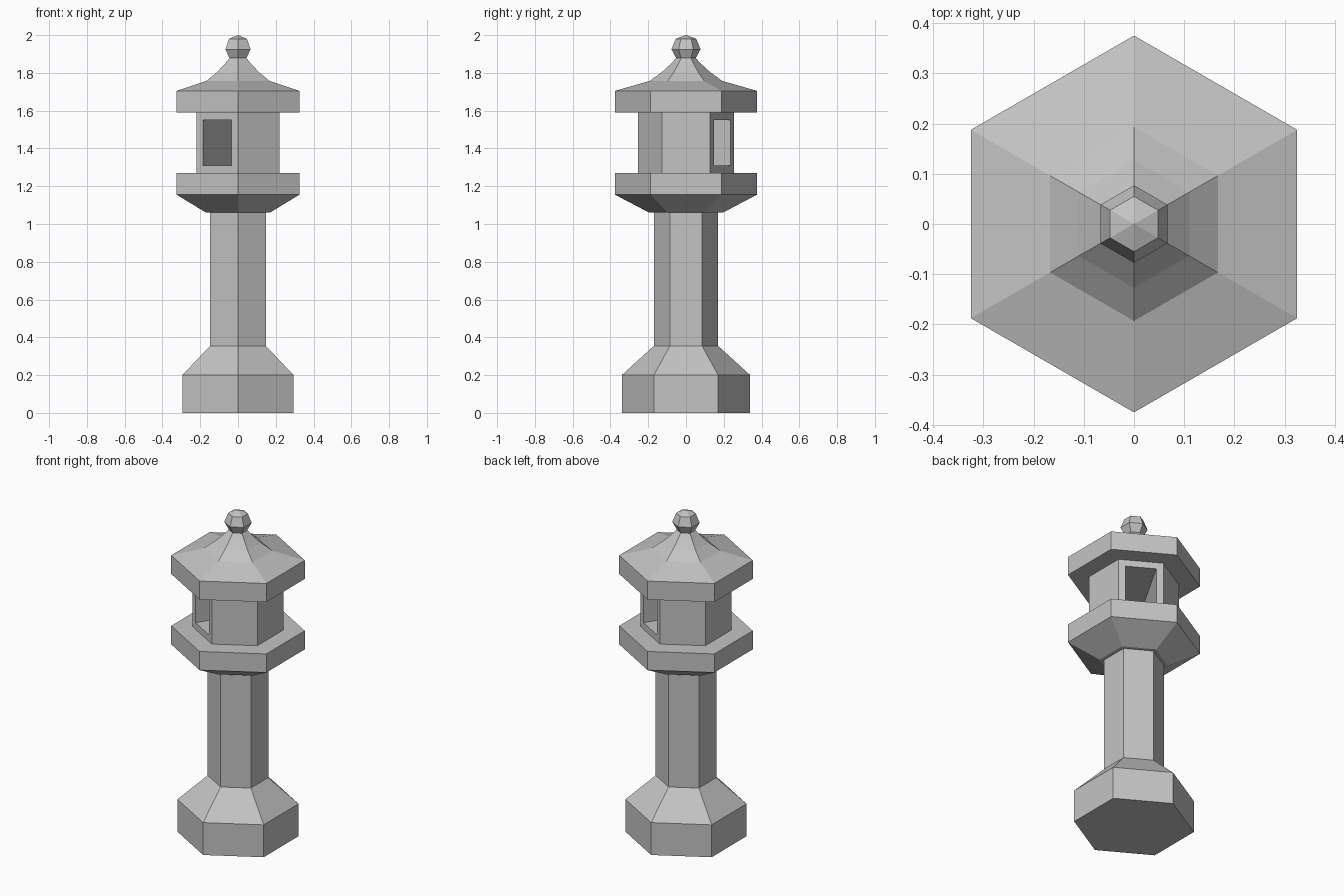
import bpy, bmesh, math
from mathutils import Vector

if "Cube" in bpy.data.objects:
    bpy.data.objects.remove(bpy.data.objects["Cube"])

SIDES = 6

stone = bpy.data.materials.new("grey_stone")
stone.diffuse_color = (0.55, 0.55, 0.55, 1)
stone.use_nodes = True
stone.node_tree.nodes["Principled BSDF"].inputs["Base Color"].default_value = stone.diffuse_color


def hex_part(name, profile, window_axis=None, margin=0.04):
    """Stack hexagonal rings from (radius, height) pairs; a zero radius makes a tip."""
    bm = bmesh.new()
    rings = []
    for r, z in profile:
        if r == 0:
            rings.append([bm.verts.new((0, 0, z))])
            continue
        angles = [math.pi / 2 + math.tau * i / SIDES for i in range(SIDES)]
        rings.append([bm.verts.new((r * math.cos(a), r * math.sin(a), z)) for a in angles])
    for low, high in zip(rings, rings[1:]):
        for i in range(SIDES):
            j = (i + 1) % SIDES
            if len(high) == 1:
                bm.faces.new((low[i], low[j], high[0]))
            else:
                bm.faces.new((low[i], low[j], high[j], high[i]))
    for ring in (rings[0], rings[-1]):
        if len(ring) > 1:
            bm.faces.new(ring)
    bmesh.ops.recalc_face_normals(bm, faces=bm.faces)

    # Window passage straight through two opposite walls
    if window_axis:
        bm.normal_update()
        walls = [f for f in bm.faces if abs(f.normal.dot(window_axis)) > 0.98]
        bmesh.ops.inset_individual(bm, faces=walls, thickness=margin, use_even_offset=True)
        edges = [e for f in walls for e in f.edges]
        bmesh.ops.delete(bm, geom=walls, context='FACES_ONLY')
        bmesh.ops.bridge_loops(bm, edges=edges)
        bmesh.ops.recalc_face_normals(bm, faces=bm.faces)

    mesh = bpy.data.meshes.new(name)
    bm.to_mesh(mesh)
    bm.free()
    mesh.materials.append(stone)
    obj = bpy.data.objects.new(name, mesh)
    bpy.context.collection.objects.link(obj)
    return obj


# Foot with sloped shoulder
hex_part("base", [(0.34, 0), (0.34, 0.2), (0.17, 0.355)])
# Column
hex_part("post", [(0.17, 0.355), (0.17, 1.06)])
# Flared shelf under the light chamber
hex_part("platform", [(0.195, 1.06), (0.375, 1.155), (0.375, 1.27)])
# Light chamber with a passage from front left to back right
axis = Vector((math.cos(math.pi / 3), math.sin(math.pi / 3), 0))
hex_part("light_chamber", [(0.255, 1.27), (0.255, 1.59)], axis)
# Roof with a thick eave and upswept slope
hex_part("roof", [(0.375, 1.59), (0.375, 1.705), (0.193, 1.757),
                  (0.127, 1.805), (0.078, 1.85), (0.05, 1.88)])
# Faceted bud on top
hex_part("finial", [(0.05, 1.875), (0.077, 1.925), (0.055, 1.98), (0, 2.0)])
